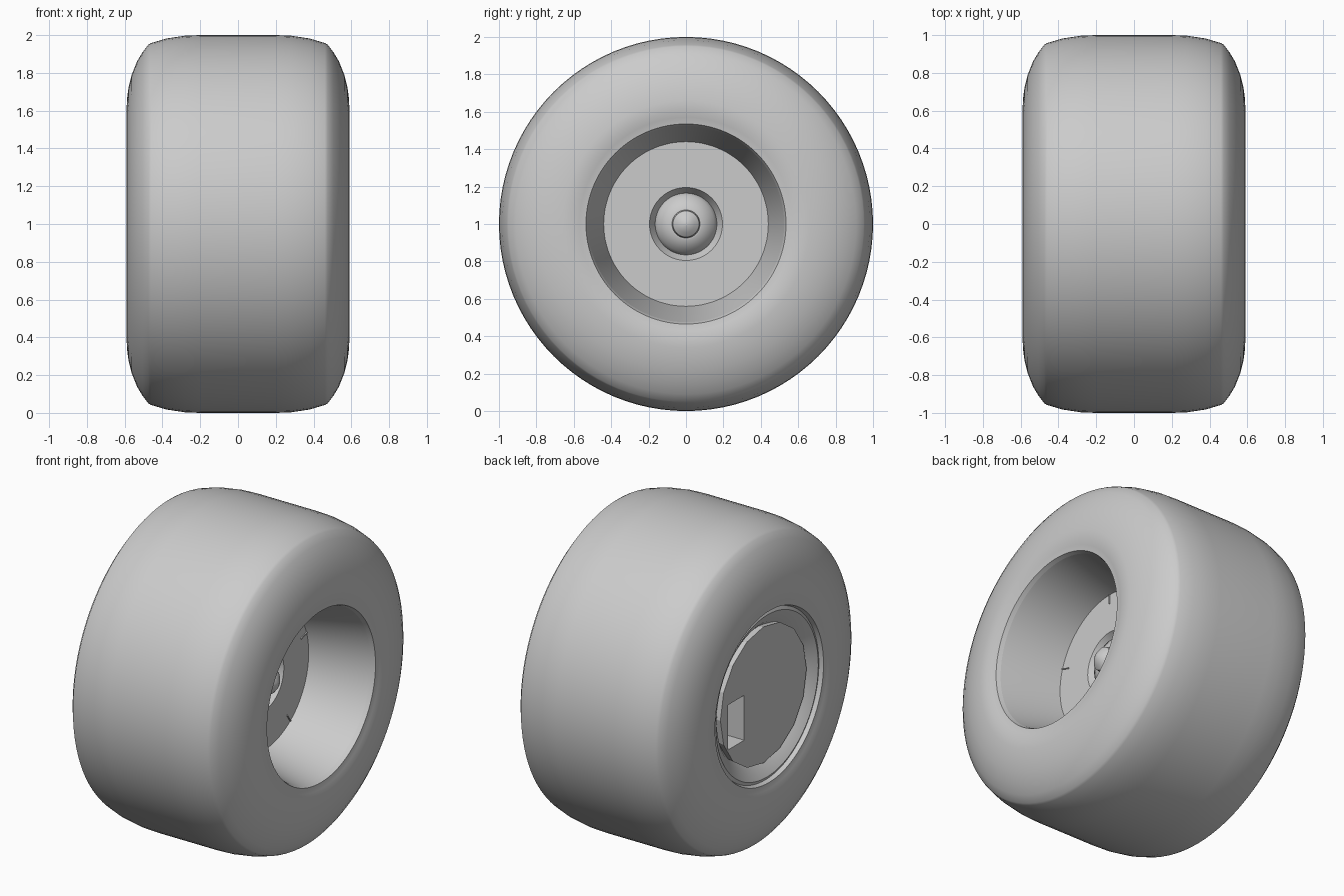
import bpy, bmesh, math
from mathutils import Matrix, Vector

if "Cube" in bpy.data.objects:
    bpy.data.objects.remove(bpy.data.objects["Cube"])

grey = bpy.data.materials.new("plain grey")
grey.use_nodes = True
grey.diffuse_color = (0.6, 0.6, 0.6, 1)
grey.node_tree.nodes["Principled BSDF"].inputs["Base Color"].default_value = (0.6, 0.6, 0.6, 1)
AXLE = Vector((0, 0, 1))


def finish(name, bm, angle=40):
    bmesh.ops.recalc_face_normals(bm, faces=bm.faces)
    mesh = bpy.data.meshes.new(name)
    bm.to_mesh(mesh)
    bm.free()
    mesh.materials.append(grey)
    obj = bpy.data.objects.new(name, mesh)
    bpy.context.collection.objects.link(obj)
    bpy.ops.object.select_all(action="DESELECT")
    obj.select_set(True)
    bpy.context.view_layer.objects.active = obj
    bpy.ops.object.shade_smooth_by_angle(angle=math.radians(angle))
    return obj


def lathe(name, profile, steps=96, angle=40):
    """Spin (x, radius) points about the axle."""
    bm = bmesh.new()
    verts = [bm.verts.new((x, 0, 1 + r)) for x, r in profile]
    edges = [bm.edges.new(pair) for pair in zip(verts, verts[1:])]
    bmesh.ops.spin(bm, geom=verts + edges, cent=AXLE, axis=(1, 0, 0),
                   angle=math.tau, steps=steps, use_merge=True)
    bmesh.ops.remove_doubles(bm, verts=bm.verts, dist=0.0005)
    return finish(name, bm, angle)


def box(name, center, size, turn=0):
    bm = bmesh.new()
    bmesh.ops.create_cube(bm, size=1)
    bm.transform(Matrix.Translation(AXLE) @ Matrix.Rotation(turn, 4, "X")
                 @ Matrix.Translation(center) @ Matrix.Diagonal((*size, 1)))
    return finish(name, bm)


# Tyre: mirrored half profile from bead to tread centre
half = [(0.55, 0.525), (0.575, 0.535), (0.58, 0.57), (0.59, 0.6), (0.588, 0.66),
        (0.58, 0.72), (0.563, 0.79), (0.535, 0.86), (0.505, 0.91), (0.475, 0.95),
        (0.46, 0.958), (0.38, 0.982), (0.28, 0.997), (0.2, 1.0)]
lathe("tyre", half + [(-x, r) for x, r in reversed(half)], angle=50)

# Outer rim: deep tapering barrel, flat wheel face and sunken hub ring
lathe("outer_rim", [(0.55, 0.525), (0.53, 0.52), (0.36, 0.48), (0.18, 0.44),
                    (0.18, 0.195), (0.13, 0.165), (0.13, 0)])
lathe("hub_cone", [(0.13, 0.165), (0.17, 0.15), (0.21, 0.085), (0.21, 0.075),
                   (0.24, 0.07), (0.26, 0.045), (0.275, 0.012), (0.275, 0)], 48)

# Small ribs around the wheel face
for i in range(5):
    box(f"face_rib_{i + 1}", (0.18, 0, 0.41), (0.012, 0.006, 0.06), math.tau * i / 5)

# Inner rim lip and faceted back plate with a pocket
lathe("inner_rim", [(-0.55, 0.525), (-0.56, 0.505), (-0.52, 0.44), (-0.48, 0.4)])
plate = lathe("back_plate", [(-0.535, 0), (-0.535, 0.425), (-0.36, 0.4), (-0.36, 0)], 16, 20)
pocket = box("pocket_cutter", (-0.5, 0.27, -0.07), (0.2, 0.16, 0.28))
pocket.hide_render = True
pocket.hide_set(True)
pocket.display_type = "WIRE"
cut = plate.modifiers.new("pocket", "BOOLEAN")
cut.operation = "DIFFERENCE"
cut.object = pocket
cut.solver = "EXACT"
